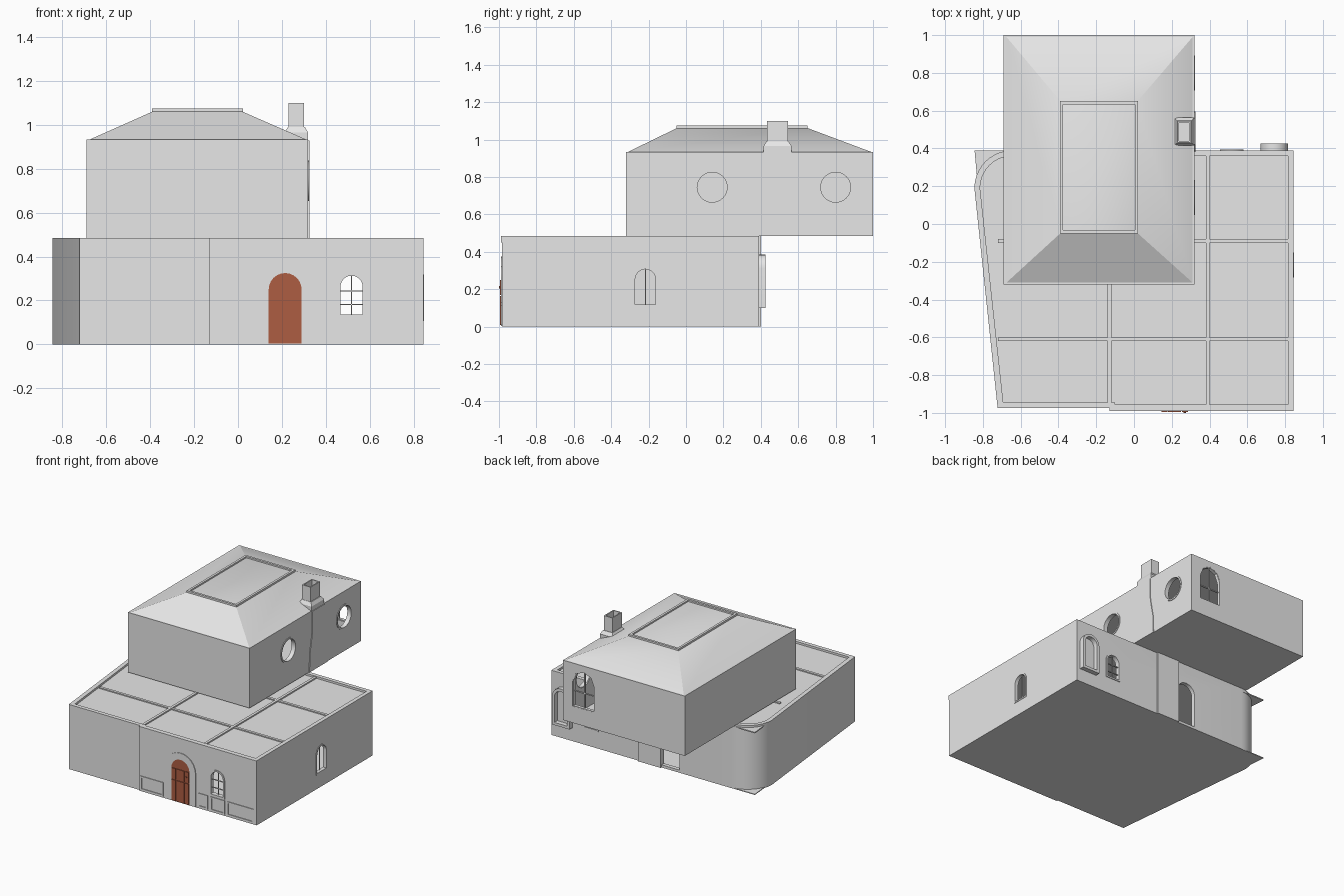
import bpy, bmesh, math

cube = bpy.data.objects.get("Cube")
if cube:
    bpy.data.objects.remove(cube, do_unlink=True)


def material(name, rgb):
    m = bpy.data.materials.new(name)
    m.use_nodes = True
    m.diffuse_color = (*rgb, 1)
    m.node_tree.nodes["Principled BSDF"].inputs["Base Color"].default_value = (*rgb, 1)
    return m


PLASTER = material("pale_grey_plaster", (0.8, 0.8, 0.8))
WOOD = material("brown_wood", (0.42, 0.11, 0.055))


def prism(name, pts, axis, a, b, mat=PLASTER, end_pts=None):
    """Extrude a flat outline along an axis from a to b, optionally to a second outline."""
    place = {"x": lambda u, v, w: (w, u, v),
             "y": lambda u, v, w: (u, w, v),
             "z": lambda u, v, w: (u, v, w)}[axis]
    bm = bmesh.new()
    lo = [bm.verts.new(place(u, v, a)) for u, v in pts]
    hi = [bm.verts.new(place(u, v, b)) for u, v in (end_pts or pts)]
    bm.faces.new(lo)
    bm.faces.new(hi)
    for i in range(len(lo)):
        j = (i + 1) % len(lo)
        bm.faces.new((lo[i], lo[j], hi[j], hi[i]))
    bmesh.ops.recalc_face_normals(bm, faces=bm.faces)
    mesh = bpy.data.meshes.new(name)
    bm.to_mesh(mesh)
    bm.free()
    mesh.materials.append(mat)
    ob = bpy.data.objects.new(name, mesh)
    bpy.context.collection.objects.link(ob)
    return ob


def cut(ob, cutter):
    """Subtract a cutter and discard it."""
    mod = ob.modifiers.new("cut", "BOOLEAN")
    mod.operation = "DIFFERENCE"
    mod.solver = "EXACT"
    mod.object = cutter
    bpy.context.view_layer.objects.active = ob
    bpy.ops.object.modifier_apply(modifier=mod.name)
    bpy.data.objects.remove(cutter, do_unlink=True)


def rect(u0, u1, v0, v1):
    return [(u0, v0), (u1, v0), (u1, v1), (u0, v1)]


def arch(u0, u1, v0, v1, n=12):
    r, c = (u1 - u0) / 2, (u0 + u1) / 2
    return [(u0, v0), (u1, v0)] + [
        (c + r * math.cos(math.pi * i / n), v1 - r + r * math.sin(math.pi * i / n))
        for i in range(n + 1)]


def circle(u, v, r, n=32):
    return [(u + r * math.cos(math.tau * i / n), v + r * math.sin(math.tau * i / n))
            for i in range(n)]


def ring(name, outer, inner, axis, a, b):
    ob = prism(name, outer, axis, a, b)
    cut(ob, prism("cutter", inner, axis, a - 0.1, b + 0.1))
    return ob


def lower_outline(d, radius):
    """Ground floor plan, inset by d, with the back right corner rounded."""
    pts = [(-0.722 + d, -0.975 + d), (-0.13 + d, -0.975 + d), (-0.13 + d, -0.985 + d),
           (0.845 - d, -0.985 + d), (0.845 - d, 0.39 - d)]
    cx, cy = -0.845 + d + radius, 0.39 - d - radius
    if radius == 0:
        return pts + [(cx, cy)]
    return pts + [(cx + radius * math.cos(t), cy + radius * math.sin(t))
                  for t in (math.pi / 2 * (1 + i / 10) for i in range(11))]


# Ground floor walls with openings
H = 0.485
walls = ring("ground_floor_walls", lower_outline(0, 0.2), lower_outline(0.03, 0.17), "z", 0, H)
front_window = arch(0.46, 0.575, 0.13, 0.32)
for outline, axis, a, b in (
        (front_window, "y", -1.1, -0.9),
        (front_window, "y", 0.3, 0.5),
        (arch(0.14, 0.29, 0.006, 0.325), "y", -1.1, -0.9),
        (arch(-0.22, -0.07, 0.02, 0.34), "y", 0.3, 0.5),
        (arch(-0.28, -0.155, 0.11, 0.315), "x", 0.7, 0.9)):
    cut(walls, prism("cutter", outline, axis, a, b))

# Square-cornered floor and roof plates
prism("ground_floor_base", lower_outline(0.001, 0), "z", 0, 0.006)
prism("ground_floor_roof", lower_outline(0.001, 0), "z", 0.462, 0.47)
for i, x in enumerate((-0.14, 0.38)):
    prism(f"roof_beam_long_{i}", rect(x, x + 0.02, -0.97, 0.37), "z", 0.468, 0.48)
for i, y in enumerate((-0.62, -0.1)):
    prism(f"roof_beam_cross_{i}", rect(-0.72, 0.83, y, y + 0.02), "z", 0.468, 0.478)

# Front door with frame, planks and surround
prism("front_door", arch(0.14, 0.29, 0.004, 0.325), "y", -0.99, -0.965, WOOD)
for i, (x0, x1) in enumerate(((0.145, 0.177), (0.181, 0.25), (0.254, 0.285))):
    prism(f"door_lower_plank_{i}", rect(x0, x1, 0.008, 0.163), "y", -0.995, -0.989, WOOD)
    prism(f"door_upper_plank_{i}", rect(x0, x1, 0.169, 0.25), "y", -0.995, -0.989, WOOD)
prism("door_knob", circle(0.268, 0.21, 0.006, 10), "y", -1.0, -0.99, WOOD)
ring("door_surround", arch(0.09, 0.34, 0.004, 0.375), arch(0.14, 0.29, 0, 0.325),
     "y", -0.99, -0.98)

# Shallow front wall trim
for i, (x0, x1) in enumerate(((-0.12, 0.07), (0.36, 0.44), (0.46, 0.58), (0.6, 0.82))):
    ring(f"front_panel_{i}", rect(x0, x1, 0.01, 0.115), rect(x0 + 0.012, x1 - 0.012, 0.022, 0.103),
         "y", -0.99, -0.98)
prism("front_cornice", rect(-0.13, 0.845, 0.45, H), "y", -0.99, -0.98)

# Window frames and glazing bars
for side, y in (("front", -0.975), ("back", 0.375)):
    ring(f"{side}_window_frame", arch(0.455, 0.58, 0.125, 0.325), arch(0.467, 0.568, 0.137, 0.313),
         "y", y - 0.015, y + 0.02)
    prism(f"{side}_window_upright", rect(0.515, 0.52, 0.13, 0.315), "y", y, y + 0.008)
    for i, z in enumerate((0.18, 0.24)):
        prism(f"{side}_window_bar_{i}", rect(0.462, 0.572, z, z + 0.005), "y", y, y + 0.008)
ring("side_window_frame", arch(-0.283, -0.152, 0.107, 0.318), arch(-0.272, -0.163, 0.118, 0.307),
     "x", 0.82, 0.848)
prism("side_window_upright", rect(-0.22, -0.215, 0.11, 0.31), "x", 0.825, 0.832)

# Back wall niche and flat pier
ring("back_niche", arch(0.67, 0.815, 0.1, 0.385), arch(0.69, 0.795, 0.12, 0.365), "y", 0.385, 0.425)
prism("back_pier", rect(-0.07, 0.12, 0.0, H), "y", 0.385, 0.4)

# Blind arch on the slanted wall
blind = ring("blind_arch", arch(-0.17, 0.12, 0.004, 0.36), arch(-0.14, 0.09, -0.01, 0.33),
             "x", -0.006, 0.006)
blind.rotation_euler.z = math.atan2(0.123, 1.17)
blind.location.x = -0.81

# Upper storey
X0, X1, Y0, Y1, EAVE = -0.69, 0.32, -0.32, 1.0, 0.925
upper = prism("upper_storey", rect(X0, X1, Y0, Y1), "z", H, EAVE)
cut(upper, prism("cutter", rect(X0 + 0.03, X1 - 0.03, Y0 + 0.03, Y1 - 0.03), "z", H + 0.01, 1.2))
for y in (0.14, 0.8):
    cut(upper, prism("cutter", circle(y, 0.745, 0.082), "x", 0.2, 0.4))
cut(upper, prism("cutter", arch(0.06, 0.24, 0.61, 0.89, 4), "y", 0.9, 1.1))
for i, y in enumerate((0.14, 0.8)):
    ring(f"round_window_frame_{i}", circle(y, 0.745, 0.092), circle(y, 0.745, 0.08),
         "x", 0.295, 0.324)
ring("back_upper_window_frame", arch(0.05, 0.25, 0.6, 0.9, 4), arch(0.065, 0.235, 0.615, 0.885, 4),
     "y", 0.975, 0.999)
prism("back_upper_window_upright", rect(0.146, 0.154, 0.61, 0.89), "y", 0.98, 0.988)
prism("back_upper_window_bar", rect(0.06, 0.24, 0.72, 0.728), "y", 0.98, 0.988)

# Hipped roof with a framed flat top
prism("eave", rect(X0, X1, Y0, Y1), "z", EAVE, 0.934)
prism("hipped_roof", rect(X0 + 0.015, X1 - 0.01, Y0 + 0.01, Y1 - 0.01), "z", 0.934, 1.063,
      end_pts=rect(-0.385, 0.015, -0.045, 0.645))
ring("roof_top_frame", rect(-0.392, 0.022, -0.05, 0.65), rect(-0.375, 0.005, -0.033, 0.633),
     "z", 1.058, 1.074)

# Chimney: breast on the wall, sloped shoulder, hollow stack
breast = [(0.385, H), (0.595, H), (0.59, 0.62), (0.57, 0.72), (0.56, 0.78), (0.56, 0.93),
          (0.42, 0.93), (0.42, 0.78), (0.41, 0.72), (0.39, 0.62)]
prism("chimney_breast", breast, "x", 0.3, 0.325)
prism("chimney_base", rect(0.21, 0.32, 0.415, 0.565), "z", 0.92, 0.965)
prism("chimney_shoulder", rect(0.21, 0.32, 0.415, 0.565), "z", 0.965, 0.99,
      end_pts=rect(0.228, 0.305, 0.43, 0.547))
ring("chimney_stack", rect(0.23, 0.3, 0.432, 0.545), rect(0.238, 0.292, 0.44, 0.537),
     "z", 0.98, 1.1)

# Soft shading on curved walls and frames
for ob in bpy.context.view_layer.objects:
    ob.select_set(ob.type == "MESH")
bpy.ops.object.shade_smooth_by_angle(angle=math.radians(25))
